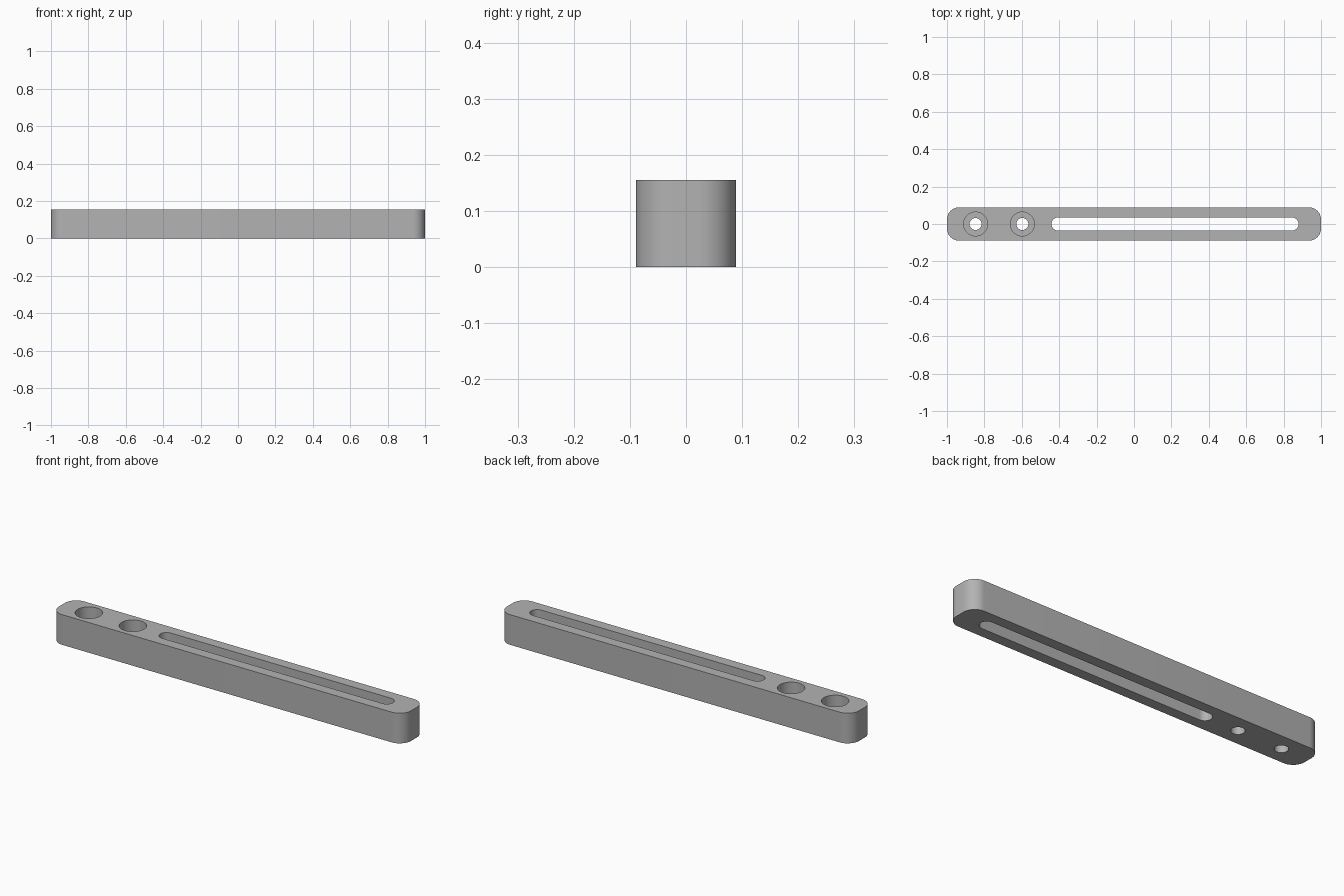
import bpy, bmesh
from math import sin, cos, pi, radians

LENGTH, WIDTH, HEIGHT = 2.0, 0.178, 0.155
CORNER = 0.065
HOLES = (-0.847, -0.597)
BORE_FLOOR = 0.065

if "Cube" in bpy.data.objects:
    bpy.data.objects.remove(bpy.data.objects["Cube"])

grey = bpy.data.materials.new("plain grey")
grey.use_nodes = True
colour = (0.45, 0.45, 0.45, 1)
grey.diffuse_color = colour
grey.node_tree.nodes["Principled BSDF"].inputs["Base Color"].default_value = colour


def rounded_prism(name, x0, x1, half_width, radius, z0, z1, steps=12):
    """Vertical prism with a rounded rectangle outline."""
    outline = []
    corners = ((x1 - radius, 1), (x0 + radius, 1), (x0 + radius, -1), (x1 - radius, -1))
    for quarter, (cx, side) in enumerate(corners):
        cy = side * (half_width - radius)
        for i in range(steps + 1):
            a = (quarter + i / steps) * pi / 2
            outline.append((cx + radius * cos(a), cy + radius * sin(a), z0))
    bm = bmesh.new()
    base = bm.faces.new([bm.verts.new(p) for p in outline])
    top = bmesh.ops.extrude_face_region(bm, geom=[base])["geom"]
    bmesh.ops.translate(bm, vec=(0, 0, z1 - z0),
                        verts=[g for g in top if isinstance(g, bmesh.types.BMVert)])
    bmesh.ops.remove_doubles(bm, verts=bm.verts, dist=1e-5)
    bmesh.ops.recalc_face_normals(bm, faces=bm.faces)
    mesh = bpy.data.meshes.new(name)
    bm.to_mesh(mesh)
    bm.free()
    mesh.materials.append(grey)
    obj = bpy.data.objects.new(name, mesh)
    bpy.context.collection.objects.link(obj)
    return obj


def round_cutter(name, x, radius, z0, z1):
    return rounded_prism(name, x - radius, x + radius, radius, radius, z0, z1)


# Bar with rounded vertical corners
bar = rounded_prism("slotted_bar", -LENGTH / 2, LENGTH / 2, WIDTH / 2, CORNER, 0, HEIGHT)

# Long through slot, then counterbored bolt holes
cutters = [rounded_prism("slot_cutter", -0.441, 0.88, 0.035, 0.035, -0.1, 0.3)]
for x in HOLES:
    cutters.append(round_cutter("bolt_hole_cutter", x, 0.032, -0.1, 0.3))
    cutters.append(round_cutter("counterbore_cutter", x, 0.064, BORE_FLOOR, 0.3))

bpy.ops.object.select_all(action='DESELECT')
bar.select_set(True)
bpy.context.view_layer.objects.active = bar
for cutter in cutters:
    cutter.hide_render = True
    mod = bar.modifiers.new("cut", 'BOOLEAN')
    mod.operation = 'DIFFERENCE'
    mod.solver = 'EXACT'
    mod.object = cutter
    bpy.ops.object.modifier_apply(modifier=mod.name)
    bpy.data.objects.remove(cutter)

bpy.ops.object.shade_smooth_by_angle(angle=radians(30))
